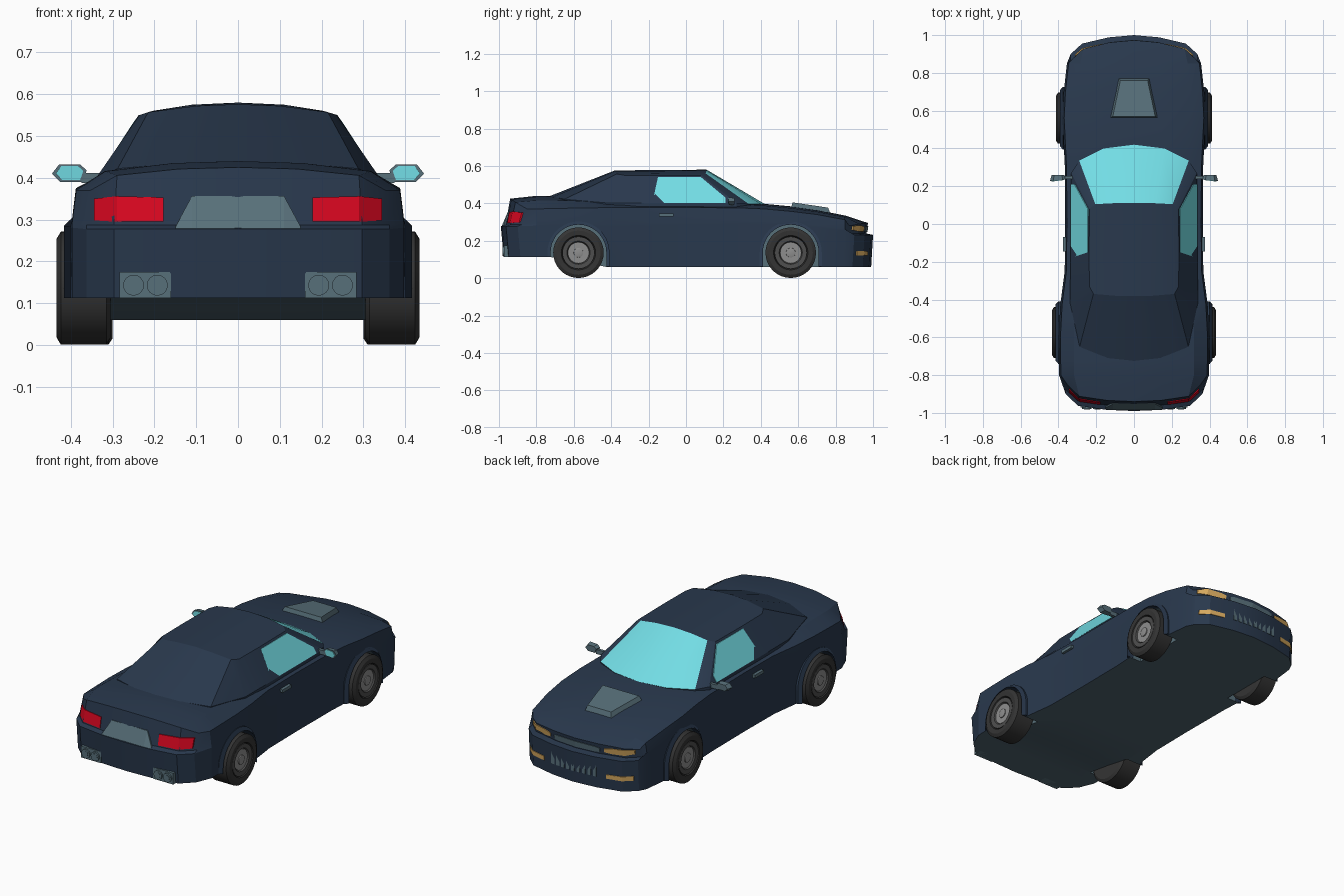
import bpy, bmesh, math

if "Cube" in bpy.data.objects:
    bpy.data.objects.remove(bpy.data.objects["Cube"])

def mat(name, r, g, b):
    m = bpy.data.materials.new(name)
    m.diffuse_color = (r, g, b, 1)
    m.use_nodes = True
    m.node_tree.nodes["Principled BSDF"].inputs["Base Color"].default_value = m.diffuse_color
    return m

NAVY = mat("navy paint", .022, .040, .074)
SLATE = mat("slate trim", .097, .162, .195)
GLASS = mat("cyan glass", .17, .72, .78)
RED = mat("red lamp", .68, .002, .014)
AMBER = mat("amber lamp", .68, .40, .114)
TYRE = mat("tyre rubber", .034, .034, .034)
RIM = mat("dark grey rim", .075, .075, .075)
HUB = mat("light hub", .27, .27, .27)
UNDER = mat("underbody grey", .075, .122, .155)

def mk(name, verts, faces, mats, idx=None, smooth=None):
    """Mesh object from points and faces, with outward normals."""
    bm = bmesh.new()
    vs = [bm.verts.new(v) for v in verts]
    for n, f in enumerate(faces):
        bm.faces.new([vs[i] for i in f]).material_index = idx[n] if idx else 0
    bmesh.ops.recalc_face_normals(bm, faces=bm.faces)
    me = bpy.data.meshes.new(name)
    bm.to_mesh(me)
    bm.free()
    for m in mats:
        me.materials.append(m)
    ob = bpy.data.objects.new(name, me)
    bpy.context.collection.objects.link(ob)
    if smooth:
        shade(ob, smooth)
    return ob

def activate(ob):
    bpy.ops.object.select_all(action='DESELECT')
    ob.select_set(True)
    bpy.context.view_layer.objects.active = ob

def shade(ob, deg):
    activate(ob)
    bpy.ops.object.shade_smooth_by_angle(angle=math.radians(deg))

def prism(name, a, b, mats, idx=None):
    """Solid between two matching outlines a and b."""
    n = len(a)
    faces = [list(range(n)), list(range(n, 2 * n))]
    faces += [[i, (i + 1) % n, (i + 1) % n + n, i + n] for i in range(n)]
    return mk(name, list(a) + list(b), faces, mats, idx)

def box(name, x0, x1, y0, y1, z0, z1, m):
    q = [(x0, z0), (x1, z0), (x1, z1), (x0, z1)]
    return prism(name, [(x, y0, z) for x, z in q], [(x, y1, z) for x, z in q], [m])

def lerp(x, xs, ys):
    for i in range(len(xs) - 1):
        if x <= xs[i + 1]:
            return ys[i] + (ys[i + 1] - ys[i]) * (x - xs[i]) / (xs[i + 1] - xs[i])
    return ys[-1]

# ---- Body: a box lattice shaped by stations (y, half width, top, shoulder, bottom)
ST = [(-.99, .362, .425, .370, .112), (-.80, .397, .440, .370, .112),
      (-.72, .398, .440, .372, .112), (-.57, .398, .432, .375, .088),
      (-.425, .390, .420, .377, .06), (-.25, .367, .402, .378, .06),
      (.0, .364, .400, .378, .06), (.30, .366, .400, .375, .06),
      (.42, .372, .397, .370, .06), (.56, .379, .384, .357, .06),
      (.70, .372, .364, .340, .06), (.85, .355, .335, .312, .06), (1.0, .335, .295, .280, .06)]
TS = [0, .4, .82, 1]
CROWN = [1, .93, .65, 0]
ROWW = [1, 1, 1, .975]
# per end: row heights (fraction), row y, backward bow of the columns
REAR = ([0, .64, .68, 1], [-.975, -.99, -.965, -.94], [0, .006, .028, .09])
NOSE = ([0, .78, .81, 1], [.99, 1.0, .965, .973], [0, .012, .045, .10])
COLS = [-1, -.82, -.4, 0, .4, .82, 1]
NI, NJ, NK = len(ST), len(COLS), 4

def body_point(i, j, k):
    y, w, zt, zs, zb = ST[i]
    t, a = COLS[j], (y + 1) / 2
    fr = REAR[0][k] * (1 - a) + NOSE[0][k] * a
    z = zb + (zs - zb) * fr
    if k == 3:
        z += (zt - zs) * lerp(abs(t), TS, CROWN)
    if i == 0:
        y = REAR[1][k] + lerp(abs(t), TS, REAR[2])
    if i == NI - 1:
        y = NOSE[1][k] - lerp(abs(t), TS, NOSE[2])
    return (t * w * ROWW[k], y, z)

keys, verts, faces, idx = {}, [], [], []
def key(p):
    if p not in keys:
        keys[p] = len(verts)
        verts.append(body_point(*p))
    return keys[p]

size = (NI, NJ, NK)
for ax in range(3):
    u, v = [d for d in range(3) if d != ax]
    for end in (0, size[ax] - 1):
        for a in range(size[u] - 1):
            for b in range(size[v] - 1):
                quad = []
                for da, db in ((0, 0), (1, 0), (1, 1), (0, 1)):
                    p = [end] * 3
                    p[u], p[v] = a + da, b + db
                    quad.append(key(tuple(p)))
                faces.append(quad)
                idx.append(2 if ax == 2 and end == 0 else 0)
BODY_MATS = [NAVY, SLATE, UNDER]
body = mk("car_body", verts, faces, BODY_MATS, idx)

# ---- Wheel wells cut with arch-shaped cutters: (y, inner x, outer x, lip x, lip ends)
WHEELS = [(-.575, .305, .434, .416, (.112, .062)), (.56, .300, .413, .392, (.062, .062))]
def arch(cy, r, z0, z1):
    pts = [(cy + r * math.cos(math.pi * n / 20), .137 + r * math.sin(math.pi * n / 20)) for n in range(21)]
    return [(cy + r, z1)] + pts + [(cy - r, z0)]

for cy, x0, x1, lip, (z0, z1) in WHEELS:
    for s in (-1, 1):
        arc = arch(cy, .150, -.05, -.05)
        cut = prism("arch_cutter", [(s * x0, y, z) for y, z in arc],
                    [(s * .6, y, z) for y, z in arc], BODY_MATS, [1] * 25)
        cut.hide_render = True
        mod = body.modifiers.new("arch", 'BOOLEAN')
        mod.operation, mod.solver, mod.object = 'DIFFERENCE', 'EXACT', cut
        activate(body)
        bpy.ops.object.modifier_apply(modifier=mod.name)
        bpy.data.objects.remove(cut)
        # flared lip around the arch
        inner, outer = arch(cy, .149, z0, z1), arch(cy, .166, z0, z1)
        loop = inner + outer[::-1]
        flare = [(s * lip, y, z) for y, z in inner] + [(s * (lip - .016), y, z) for y, z in outer[::-1]]
        prism("arch_lip", [(s * .35, y, z) for y, z in loop], flare, [NAVY])
shade(body, 20)

# ---- Cabin: skirt, base and roof rings for one half, mirrored
base = [(0, .42, .397), (.16, .40, .397), (.29, .335, .397), (.333, .27, .40), (.337, -.17, .40),
        (.338, -.42, .402), (.288, -.65, .422), (.14, -.71, .435), (0, -.73, .438)]
roof = [(0, .11, .58), (.11, .11, .575), (.205, .105, .560), (.235, .08, .55), (.238, -.15, .55),
        (.236, -.33, .55), (.215, -.37, .557), (.10, -.38, .572), (0, -.38, .576)]
half = [(x, y, .36) for x, y, z in base] + base + roof
cf, ci = [], []
for n in range(8):
    cf += [[n, n + 1, n + 10, n + 9], [n + 9, n + 10, n + 19, n + 18]]
    ci += [0, 1 if n < 2 else 0]
cf += [[18, 19, 25, 26], [19, 20, 24, 25], [20, 21, 22, 23, 24]]
ci += [0, 0, 0]
cabin = mk("cabin", half, cf, [NAVY, GLASS], ci)
activate(cabin)
mir = cabin.modifiers.new("mirror", 'MIRROR')
bpy.ops.object.modifier_apply(modifier=mir.name)
shade(cabin, 20)

# ---- Plates that follow the nose or tail: columns of (x, low z, high z)
def end_y(x, z, end, st):
    _, w, zt, zs, zb = st
    t = min(1, abs(x) / w)
    rows = [zb + (zs - zb) * f for f in end[0]]
    rows[3] += (zt - zs) * lerp(t, TS, CROWN)
    sgn = 1 if end is NOSE else -1
    return lerp(z, rows, end[1]) - sgn * lerp(t, TS, end[2]) + sgn * .004

def plate(name, cols, end, m):
    st = ST[-1] if end is NOSE else ST[0]
    d = -.008 if end is NOSE else .008
    n = len(cols)
    rim = [(x, lo) for x, lo, hi in cols] + [(x, hi) for x, lo, hi in cols]
    out = [(x, end_y(x, z, end, st), z) for x, z in rim]
    pts = out + [(x, y + d, z) for x, y, z in out]
    f = []
    for i in range(n - 1):
        f += [[i, i + 1, n + i + 1, n + i], [2 * n + i, 2 * n + i + 1, 3 * n + i + 1, 3 * n + i],
              [i, i + 1, 2 * n + i + 1, 2 * n + i], [n + i, n + i + 1, 3 * n + i + 1, 3 * n + i]]
    f += [[0, n, 3 * n, 2 * n], [n - 1, 2 * n - 1, 4 * n - 1, 3 * n - 1]]
    return mk(name, pts, f, [m])

plate("rear_plate_panel", [(-.15, .279, .283), (-.11, .279, .357), (.11, .279, .357), (.15, .279, .283)], REAR, SLATE)
plate("upper_grille", [(-.14, .250, .270), (-.12, .246, .275), (0, .246, .278), (.12, .246, .275), (.14, .250, .270)], NOSE, SLATE)
for n in range(-4, 5):
    x = n * .032
    box("grille_slat", x - .010, x + .010, .95, .995 - abs(x) * .08, .122, .203, SLATE)

for s in (-1, 1):
    # lamps
    plate("tail_lamp", [(s * .178, .295, .353), (s * .29, .295, .356), (s * .345, .298, .350)], REAR, RED)
    plate("head_lamp", [(s * .165, .252, .272), (s * .20, .248, .279), (s * .272, .250, .282), (s * .312, .258, .279)], NOSE, AMBER)
    plate("fog_lamp", [(s * .19, .12, .143), (s * .274, .12, .145), (s * .318, .12, .145)], NOSE, AMBER)
    # exhausts
    box("exhaust_mount", s * .16, s * .283, -.972, -.92, .112, .175, SLATE)
    for x in (.193, .250):
        ring = [(math.cos(n * math.pi / 8), math.sin(n * math.pi / 8)) for n in range(16)]
        for nm, r, y in (("exhaust_pipe", .025, -.980), ("exhaust_bore", .016, -.982)):
            prism(nm, [(s * x + r * c, y, .143 + r * q) for c, q in ring],
                  [(s * x + r * c, -.95, .143 + r * q) for c, q in ring], [SLATE])
    # side window lying on the sloped cabin side
    win = [(-.18, .402), (-.15, .54), (.08, .54), (.21, .432), (.21, .402)]
    prism("side_window", [(s * (.3365 - (z - .40) * .65), y, z) for y, z in win],
          [(s * (.330 - (z - .40) * .65), y, z) for y, z in win], [GLASS])
    # door handle and mirror
    box("door_handle", s * .355, s * .376, -.145, -.068, .329, .346, SLATE)
    hexa = [(.372, .39), (.425, .39), (.445, .41), (.428, .432), (.378, .432), (.362, .418)]
    prism("mirror_shell", [(s * x, .232 + (.4 - x) * .1, z) for x, z in hexa],
          [(s * (.40 + (x - .40) * .8), .26, .411 + (z - .411) * .8) for x, z in hexa], [SLATE])
    prism("mirror_glass", [(s * (.402 + (x - .402) * .8), .229 + (.4 - x) * .1, .411 + (z - .411) * .8) for x, z in hexa],
          [(s * (.402 + (x - .402) * .8), .236, .411 + (z - .411) * .8) for x, z in hexa], [GLASS])
    box("mirror_stalk", s * .32, s * .375, .238, .255, .388, .412, SLATE)

# ---- Hood scoop
prism("hood_scoop", [(-.13, .56, .37), (.13, .56, .37), (.085, .775, .335), (-.085, .775, .335)],
      [(-.112, .57, .405), (.112, .57, .405), (.072, .76, .377), (-.072, .76, .377)], [SLATE])

# ---- Wheels: lathed profiles of (x depth from the outer face, radius)
def lathe(name, prof, x1, s, cy, m, seg=36):
    pts, f = [], []
    n = len(prof)
    for a in range(seg):
        c, q = math.cos(2 * math.pi * a / seg), math.sin(2 * math.pi * a / seg)
        pts += [(s * (x1 - d), cy + r * c, .136 + r * q) for d, r in prof]
        b = (a + 1) % seg
        f += [[a * n + i, a * n + i + 1, b * n + i + 1, b * n + i] for i in range(n - 1)]
    f += [[a * n for a in range(seg)], [a * n + n - 1 for a in range(seg)]]
    return mk(name, pts, f, [m], None, 30)

for cy, x0, x1, lip, ends in WHEELS:
    w = x1 - x0
    for s in (-1, 1):
        lathe("tyre", [(.018, .086), (.002, .092), (0, .118), (.010, .135), (w - .01, .135), (w, .12)], x1, s, cy, TYRE)
        lathe("rim", [(.019, .056), (.007, .062), (.005, .086), (.03, .086)], x1, s, cy, RIM)
        lathe("hub", [(.013, .026), (.013, .056), (.03, .056)], x1, s, cy, HUB)
        lathe("hub_cap", [(.006, .018), (.008, .025), (.03, .027)], x1, s, cy, HUB)
